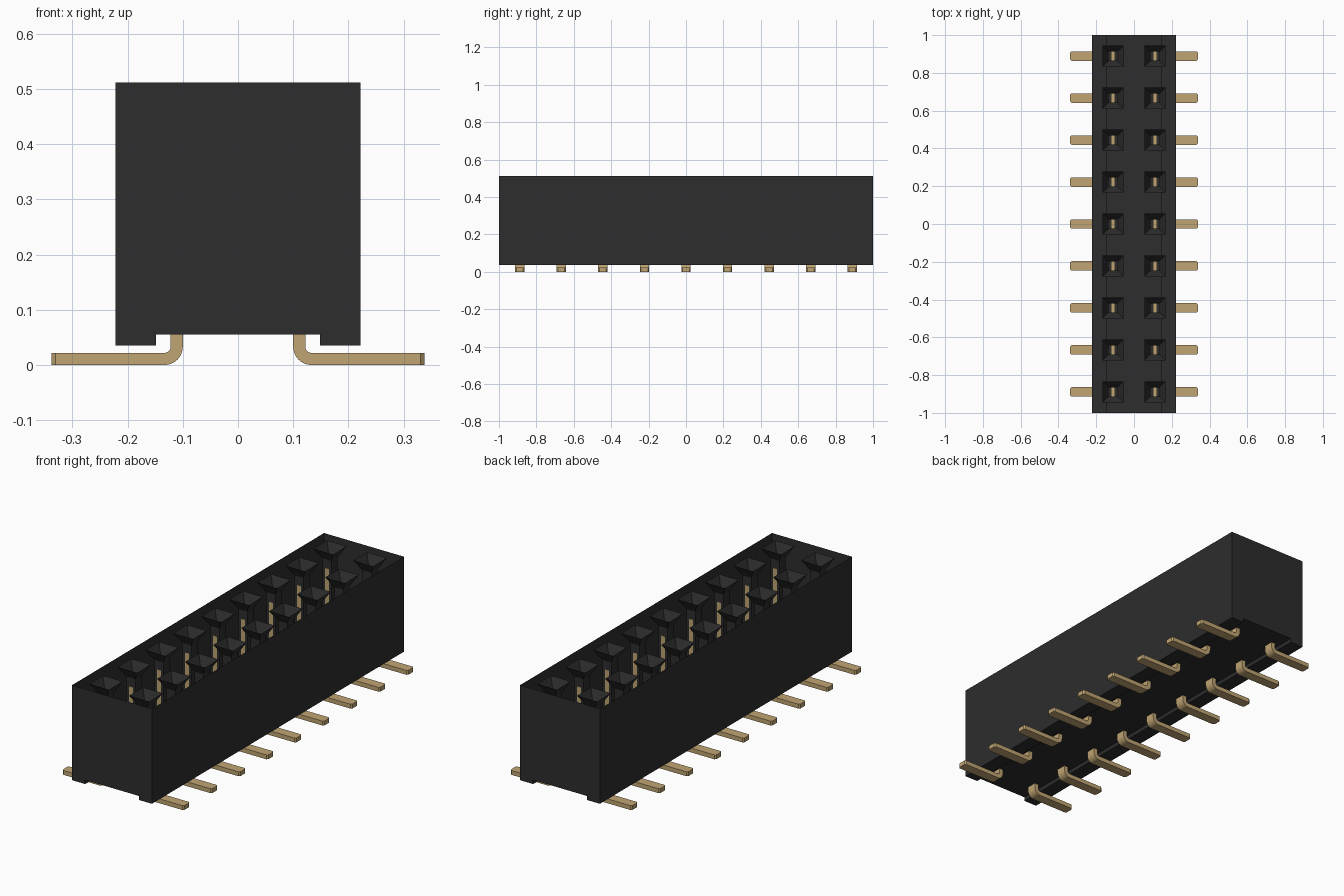
import bpy, bmesh, math

cube = bpy.data.objects.get("Cube")
if cube:
    bpy.data.objects.remove(cube, do_unlink=True)

COUNT, PITCH, ROW_X = 9, 0.2222, 0.111
TOP, FLOOR, FOOT, HALF_W, HALF_L = 0.512, 0.055, 0.035, 0.222, 1.0


def material(name, rgb, rough):
    m = bpy.data.materials.new(name)
    m.use_nodes = True
    m.diffuse_color = (*rgb, 1)
    bsdf = m.node_tree.nodes["Principled BSDF"]
    bsdf.inputs["Base Color"].default_value = (*rgb, 1)
    bsdf.inputs["Roughness"].default_value = rough
    return m


black = material("black plastic", (0.026, 0.026, 0.026), 0.6)
gold = material("gold metal", (0.53, 0.375, 0.17), 0.5)


def make_object(name, bm, mat):
    mesh = bpy.data.meshes.new(name)
    bm.to_mesh(mesh)
    bm.free()
    mesh.materials.append(mat)
    obj = bpy.data.objects.new(name, mesh)
    bpy.context.collection.objects.link(obj)
    return obj


def sweep_y(bm, profile, half, closed):
    """Extrude an x-z profile along y, capping both ends."""
    ends = [[bm.verts.new((x, y, z)) for x, z in profile] for y in (-half, half)]
    n = len(profile)
    for i in range(n if closed else n - 1):
        j = (i + 1) % n
        bm.faces.new((ends[0][i], ends[0][j], ends[1][j], ends[1][i]))
    bm.faces.new(ends[0])
    bm.faces.new(ends[1][::-1])
    bmesh.ops.recalc_face_normals(bm, faces=bm.faces)


# Housing: open-topped shell with a rail under each long side
bm = bmesh.new()
sweep_y(bm, [(-HALF_W, TOP), (-HALF_W, FOOT), (-0.149, FOOT), (-0.149, FLOOR),
             (0.149, FLOOR), (0.149, FOOT), (HALF_W, FOOT), (HALF_W, TOP)],
        HALF_L, closed=False)
make_object("housing", bm, black)

# Socket: square funnel leading into a straight square tube
bm = bmesh.new()
rings = [[bm.verts.new((sx * h, sy * h, z))
          for sx, sy in ((-1, -1), (1, -1), (1, 1), (-1, 1))]
         for h, z in ((0.055, TOP), (0.0245, 0.46), (0.0245, FLOOR))]
for a, b in zip(rings, rings[1:]):
    for i in range(4):
        j = (i + 1) % 4
        bm.faces.new((a[i], b[i], b[j], a[j]))
socket = make_object("socket", bm, black)

# Contact: flat strip running up the tube, bent outward into a foot
def arc(radius, steps=8):
    cx, cz = 0.133, 0.033
    return [(cx - radius * math.cos(t), cz - radius * math.sin(t))
            for t in (math.pi / 2 * k / steps for k in range(steps + 1))]


TIP = 0.338
profile = ([(0.1, 0.415)] + arc(0.033) + [(TIP, 0.0), (TIP, 0.022)]
           + arc(0.011)[::-1] + [(0.122, 0.415)])
bm = bmesh.new()
sweep_y(bm, profile, 0.025, closed=True)
tip_edges = [e for e in bm.edges
             if all(v.co.x > TIP - 1e-4 for v in e.verts)
             and abs(e.verts[0].co.z - e.verts[1].co.z) > 0.01]
bmesh.ops.bevel(bm, geom=tip_edges, offset=0.007, segments=1, affect='EDGES')
contact = make_object("contact", bm, gold)
bpy.context.view_layer.objects.active = contact
contact.select_set(True)
bpy.ops.object.shade_smooth_by_angle(angle=math.radians(30))

# Two rows of sockets and contacts, sharing their meshes
for side, label in ((1, "left"), (-1, "right")):
    for i in range(COUNT):
        y = (i - (COUNT - 1) / 2) * PITCH
        for source, x in ((socket, side * ROW_X), (contact, 0)):
            part = source.copy()
            part.name = f"{source.name}_{label}_{i + 1}"
            part.location = (x, y, 0)
            part.rotation_euler.z = 0 if side > 0 else math.pi
            bpy.context.collection.objects.link(part)
for source in (socket, contact):
    bpy.data.objects.remove(source, do_unlink=True)
